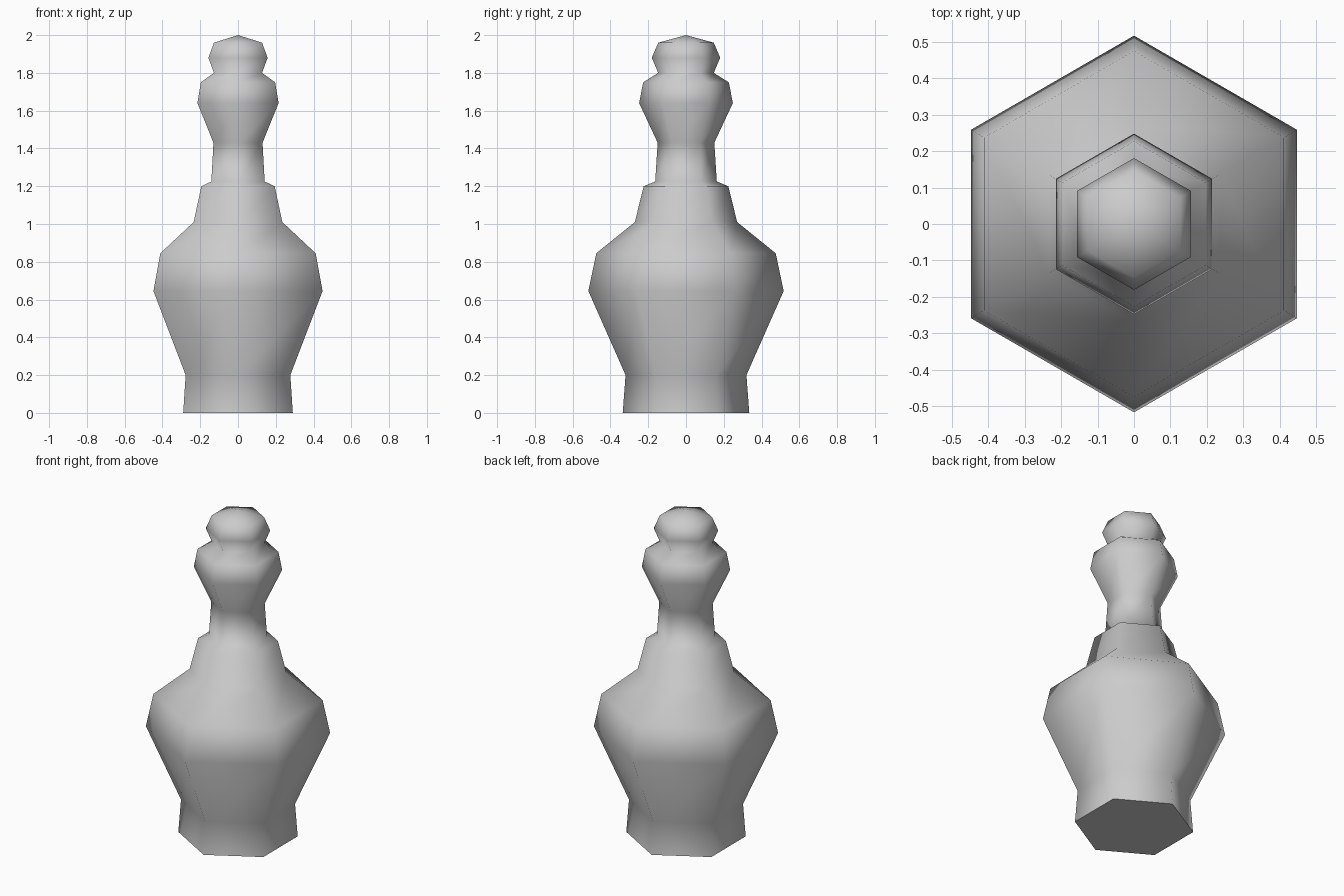
import bpy
import bmesh
import math

cube = bpy.data.objects.get("Cube")
if cube:
    bpy.data.objects.remove(cube, do_unlink=True)

SIDES = 6

# Turned outline: corner radius and height, from foot to crown
PROFILE = [
    (0.335, 0.0), (0.32, 0.2),        # foot
    (0.517, 0.645), (0.475, 0.845),   # belly
    (0.271, 1.01), (0.224, 1.2),      # shoulder
    (0.163, 1.225), (0.15, 1.43),     # neck
    (0.248, 1.64), (0.227, 1.75),     # collar
    (0.147, 1.8), (0.181, 1.88), (0.147, 1.96),  # knob
]


def make_material(name, colour):
    mat = bpy.data.materials.new(name)
    mat.use_nodes = True
    mat.diffuse_color = colour
    mat.node_tree.nodes["Principled BSDF"].inputs["Base Color"].default_value = colour
    return mat


def turned_body(name, profile, apex_z, mat):
    bm = bmesh.new()
    rings = []
    for radius, z in profile:
        angles = [math.pi / 2 + math.tau * i / SIDES for i in range(SIDES)]
        rings.append([bm.verts.new((radius * math.cos(a), radius * math.sin(a), z))
                      for a in angles])
    # Side bands
    for low, high in zip(rings, rings[1:]):
        for i in range(SIDES):
            j = (i + 1) % SIDES
            bm.faces.new((low[i], low[j], high[j], high[i]))
    # Flat underside and pointed crown
    bm.faces.new(rings[0][::-1])
    apex = bm.verts.new((0, 0, apex_z))
    for i in range(SIDES):
        bm.faces.new((rings[-1][i], rings[-1][(i + 1) % SIDES], apex))
    mesh = bpy.data.meshes.new(name)
    bm.to_mesh(mesh)
    bm.free()
    mesh.materials.append(mat)
    obj = bpy.data.objects.new(name, mesh)
    bpy.context.collection.objects.link(obj)
    return obj


grey = make_material("plain grey", (0.6, 0.6, 0.6, 1))
body = turned_body("turned_body", PROFILE, 2.0, grey)

# Soft shading on the sides, crisp edge around the underside
bpy.ops.object.select_all(action="DESELECT")
body.select_set(True)
bpy.context.view_layer.objects.active = body
bpy.ops.object.shade_smooth_by_angle(angle=math.radians(75))
